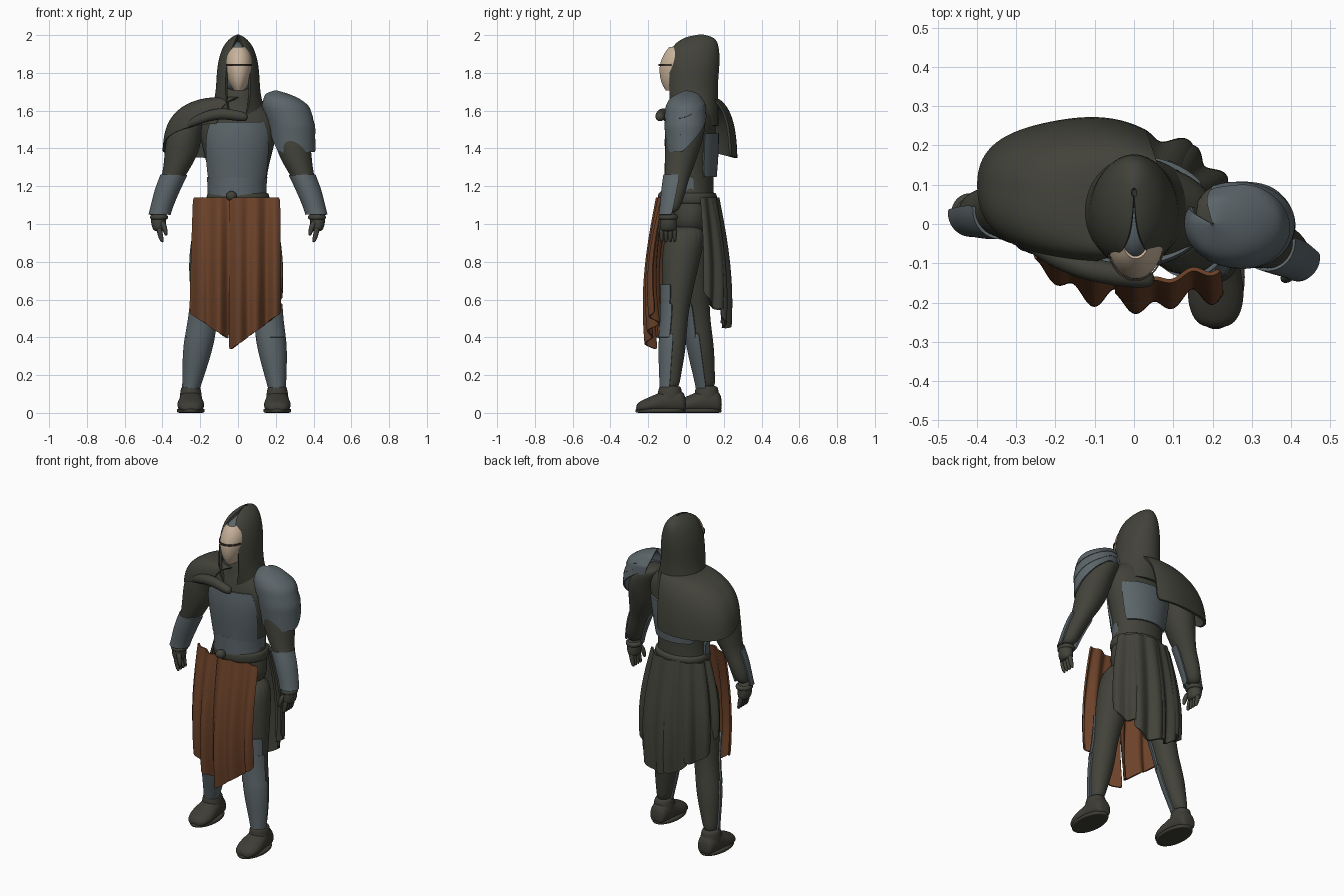
import bpy, bmesh
from math import sin, cos, pi, radians

if "Cube" in bpy.data.objects:
    bpy.data.objects.remove(bpy.data.objects["Cube"])


def material(name, rgb):
    m = bpy.data.materials.new(name)
    m.use_nodes = True
    m.diffuse_color = (*rgb, 1)
    m.node_tree.nodes["Principled BSDF"].inputs["Base Color"].default_value = (*rgb, 1)
    return m


CLOTH = material("dark cloth", (.055, .055, .043))
BOOT = material("boot leather", (.048, .046, .036))
STEEL = material("steel", (.105, .13, .142))
LEATHER = material("brown leather", (.15, .054, .022))
IVORY = material("ivory", (.58, .45, .33))
SLIT = material("slit brown", (.04, .028, .02))


def mix(a, b, t):
    return a + (b - a) * t


def grid(name, fn, nu, nv, mat, close=False, thick=0.0):
    """Smooth surface from fn(u, v); a closed one is capped, an open one thickened."""
    bm = bmesh.new()
    cols = nu if close else nu + 1
    rows = [[bm.verts.new(fn(i / nu, j / nv)) for i in range(cols)] for j in range(nv + 1)]
    for a, b in zip(rows, rows[1:]):
        for i in range(nu):
            k = (i + 1) % cols
            bm.faces.new((a[i], a[k], b[k], b[i]))
    if close:
        bm.faces.new(rows[0])
        bm.faces.new(rows[-1])
    bmesh.ops.recalc_face_normals(bm, faces=bm.faces)
    me = bpy.data.meshes.new(name)
    bm.to_mesh(me)
    bm.free()
    me.materials.append(mat)
    ob = bpy.data.objects.new(name, me)
    bpy.context.collection.objects.link(ob)
    sub = ob.modifiers.new("smooth", 'SUBSURF')
    sub.levels = sub.render_levels = 2
    if thick:
        sol = ob.modifiers.new("thickness", 'SOLIDIFY')
        sol.thickness, sol.offset = thick, 0
    bpy.ops.object.select_all(action='DESELECT')
    bpy.context.view_layer.objects.active = ob
    ob.select_set(True)
    bpy.ops.object.convert(target='MESH')
    bpy.ops.object.shade_smooth_by_angle(angle=radians(40))


def loft(name, rings, mat, arc=None, seg=18, thick=0.0):
    """Rings are (x, y, z, rx, ry[, from, to]); angle 0 is the front, 90 is +x."""
    def fn(u, v):
        x, y, z, rx, ry, *span = rings[round(v * (len(rings) - 1))]
        a0, a1 = span or arc or (0, 360)
        a = radians(mix(a0, a1, u))
        return x + rx * sin(a), y - ry * cos(a), z
    grid(name, fn, seg, len(rings) - 1, mat, not thick, thick)


def tube(name, pts, mat):
    """Roll running along x; points are (x, y, z, radius)."""
    def fn(u, v):
        x, y, z, r = pts[round(v * (len(pts) - 1))]
        return x, y + r * sin(2 * pi * u), z + r * cos(2 * pi * u)
    grid(name, fn, 10, len(pts) - 1, mat, True)


def lookup(table, z):
    """Interpolate rows (z, ...) listed from high to low."""
    for a, b in zip(table, table[1:]):
        if a[0] >= z >= b[0]:
            t = (a[0] - z) / (a[0] - b[0])
            return [mix(p, q, t) for p, q in zip(a[1:], b[1:])]


# Torso, plates and belt
loft("torso", [(0, .02, .93, .12, .09), (0, .02, 1.02, .18, .12), (0, .03, 1.13, .155, .12),
               (0, .03, 1.25, .15, .115), (0, .03, 1.38, .185, .125), (0, .03, 1.5, .215, .13),
               (0, .035, 1.58, .2, .12), (0, .035, 1.65, .11, .1), (0, .03, 1.74, .08, .09)], CLOTH)
loft("breastplate", [(-.005, .03, 1.24, .16, .125, -70, 70), (-.005, .03, 1.38, .185, .137, -62, 62),
                     (-.005, .03, 1.47, .198, .138, -54, 54), (-.005, .03, 1.54, .19, .128, -48, 48)],
     STEEL, thick=.012)
loft("waist_plate", [(-.005, .03, z, r, .127) for z, r in ((1.14, .15), (1.2, .15), (1.25, .155))],
     STEEL, (-95, 95), thick=.012)
loft("back_plate", [(0, .03, 1.25, .155, .127), (0, .03, 1.38, .182, .138), (0, .03, 1.48, .195, .138)],
     STEEL, (118, 235), thick=.012)
loft("belt", [(0, .03, z, .155 + d, .122 + d) for z, d in ((1.1, 0), (1.11, .015), (1.16, .015), (1.17, 0))], CLOTH)
loft("belt_knot", [(-.035, -.12, z, r, r) for z, r in ((1.12, .01), (1.135, .03), (1.16, .03), (1.175, .01))], CLOTH)

# Hood, helmet and mask
hood = [(.08, 1.996, .004, .01, 0), (.07, 1.983, .034, .08, 7), (.045, 1.94, .076, .125, 20),
        (.035, 1.85, .103, .138, 32), (.028, 1.76, .108, .135, 35), (.028, 1.68, .113, .134, 33),
        (.04, 1.6, .137, .125, 22), (.05, 1.52, .15, .115, 5)]
loft("hood", [(0, y, z, rx, ry, g, 360 - g) for y, z, rx, ry, g in hood], CLOTH, seg=24, thick=.014)
loft("helmet", [(0, .01, 1.69, .06, .08), (0, .01, 1.78, .08, .105), (0, .02, 1.88, .08, .12),
                (0, .03, 1.94, .056, .115), (0, .05, 1.968, .02, .07)], STEEL)
mask = [(1.935, .032, .045), (1.91, .056, .066), (1.87, .068, .088), (1.82, .069, .1), (1.75, .05, .09), (1.71, .024, .065)]
loft("mask", [(.004, -.04, z, rx, ry) for z, rx, ry in mask], IVORY, (-85, 85), thick=.008)
loft("eye_slit", [(.004, -.04, z, .074, .104) for z in (1.836, 1.848)], SLIT, (-70, 70), thick=.004)


# Shoulder mantle, longer behind than in front
def mantle(u, v):
    a = radians(mix(5, -216, u))
    s = sin(v * pi / 2)
    hem = 1.39 + .14 * max(cos(a), 0) - .04 * max(-cos(a), 0)
    ry = .19 if cos(a) > 0 else .165
    ripple = 1 + .02 * v * sin(a * 5)
    return (mix(0, -.13, s) + mix(.115, .268, s) * ripple * sin(a),
            mix(.04, .1, s) - mix(.1, ry, s) * ripple * cos(a), 1.665 - v ** 2 * (1.665 - hem))


grid("mantle", mantle, 28, 7, CLOTH, thick=.014)
tube("scarf_roll", [(-.3, -.03, 1.51, .02), (-.2, -.09, 1.56, .03), (-.1, -.12, 1.59, .032),
                    (0, -.135, 1.572, .03), (.055, -.14, 1.565, .024)], CLOTH)

# Arms, bracers and hands
ARM = [(1.62, .2, .06, .075), (1.56, .25, .09, .098), (1.47, .285, .094, .102), (1.39, .295, .094, .093),
       (1.3, .322, .074, .078), (1.24, .348, .06, .064), (1.15, .388, .056, .06), (1.05, .415, .04, .042)]
for side, word, y0, lean in ((1, "left", .02, -.19), (-1, "right", .05, -.04)):
    def at(z, grow=0.0):
        x, rx, ry = lookup(ARM, z)
        return side * x, y0 + lean * (1.6 - z), z, rx + grow, ry + grow
    hx, hy = side * .418, y0 + lean * .6
    loft(word + "_arm", [at(row[0]) for row in ARM], CLOTH)
    loft(word + "_bracer", [at(z, g) for z, g in ((1.26, .002), (1.18, .006), (1.09, .008), (1.05, .014))],
         STEEL, (-100, 100), thick=.01)
    loft(word + "_palm", [(hx, hy, 1.07, .036, .04), (hx + side * .005, hy, 1.02, .042, .046),
                          (hx, hy, .975, .036, .046), (hx, hy, .96, .022, .036)], CLOTH)
    loft(word + "_cuff", [(hx, hy, z, r, r + .005) for z, r in ((1.02, .042), (1.03, .049), (1.055, .049))], CLOTH)
    for i in range(4):
        y = hy - .035 + i * .023
        loft(f"{word}_finger_{i + 1}", [(hx, y, .985, .016, .014), (hx - side * .005, y, .945, .016, .013),
                                        (hx - side * .018, y, .9, .011, .01)], CLOTH, seg=8)
    loft(word + "_thumb", [(hx - side * .015, hy - .03, 1.02, .016, .015), (hx - side * .03, hy - .045, .98, .016, .015),
                           (hx - side * .038, hy - .045, .935, .01, .01)], CLOTH, seg=8)

# Layered shoulder guard, its hem rising towards the back and the neck
GUARD = [(1.703, .2, .002, .002), (1.69, .21, .06, .06), (1.63, .25, .118, .102),
         (1.52, .285, .12, .11), (1.37, .3, .11, .1)]


def guard(name, top, bottom, grow):
    def fn(u, v):
        d = mix(-115, 205, u)
        hem = 1.38 + .2 * min(1, max(0, (d - 80) / 100, (-50 - d) / 60))
        z = 1.703 - mix(top, bottom, v) * (1.703 - hem)
        x, rx, ry = lookup(GUARD, z)
        return x + rx * grow * sin(radians(d)), -ry * grow * cos(radians(d)), z
    grid("shoulder_guard_" + name, fn, 24, 5, STEEL, thick=.01)


guard("upper", 0, .45, 1.03)
guard("middle", .38, .72, 1)
guard("lower", .66, 1, .98)

# Legs, leg armour and boots
LEG = [(1, .095, .11), (.85, .1, .108), (.7, .09, .09), (.58, .076, .075), (.5, .07, .068),
       (.38, .072, .07), (.3, .066, .066), (.2, .05, .054), (.12, .038, .048)]
FOOT = [(0, .035, .08), (-.02, .055, .12), (-.08, .062, .135), (-.13, .066, .11),
        (-.18, .076, .088), (-.235, .064, .065), (-.265, .034, .045)]
for side, word, spread, stride, bend, heel in ((1, "left", .108, -.095, .6, 0), (-1, "right", .15, .1, 1.2, .19)):
    def at(z, grow=0.0):
        t = (1 - z) / .88
        rx, ry = lookup(LEG, z)
        return side * (.1 + spread * t), .01 + stride * t ** bend, z, rx + grow, ry + grow
    fx = side * (.1 + spread)
    loft(word + "_leg", [at(row[0]) for row in LEG], CLOTH)
    loft(word + "_greave", [at(z, .003) for z in (.42, .38, .32, .26, .2, .13)], STEEL, (-88, 88), thick=.01)
    loft(word + "_knee_guard", [at(z, .006) for z in (.58, .52, .46, .4)], STEEL, (-75, 75), thick=.01)
    loft(word + "_thigh_guard", [at(z, .003) for z in (.68, .62, .55)], STEEL, (-65, 65), thick=.01)

    def boot(u, v):
        y, w, h = FOOT[round(v * (len(FOOT) - 1))]
        a = 2 * pi * u
        return fx + w * cos(a), heel + y, max(.012, h * (.48 + .55 * sin(a)))
    grid(word + "_boot", boot, 16, len(FOOT) - 1, BOOT, True)
    ax, ay, *_ = at(.12)
    loft(word + "_boot_shaft", [(ax, ay, z, r, r + .008) for z, r in
                                ((.04, .062), (.09, .06), (.13, .053), (.145, .046))], BOOT)
    loft(word + "_sole", [(fx, heel - .135, z, r, r + .06) for z, r in
                          ((0, .062), (.001, .076), (.022, .076), (.024, .062))], BOOT)


# Front apron of two folded leather panels
def apron(name, top, bottom, hem, forward, wrap):
    def fn(u, v):
        x = mix(mix(top[0], top[1], u), mix(bottom[0], bottom[1], u), v)
        fold = (.01 + .016 * v) * (sin(2 * pi * x / .1 + 1.6) + .5 * sin(2 * pi * x / .17))
        y = -.135 - forward - .06 * sin(v * pi * .72) - fold + wrap * x * x
        return x, y, 1.14 - v * (1.14 - mix(hem[0], hem[1], u))
    grid(name, fn, 20, 8, LEATHER, thick=.01)


apron("apron_right", (-.235, -.025), (-.255, -.05), (.53, .39), 0, 1.4)
apron("apron_left", (-.045, .22), (-.045, .225), (.33, .53), .01, .8)


# Rear skirt panels hung from the belt
def skirt(name, a0, a1, hem0, hem1, out):
    def fn(u, v):
        a = radians(mix(a0, a1, u))
        ripple = (.005 + .013 * v) * sin(u * 3 * pi)
        flare = sin(v * pi * .65)
        low = mix(hem0, hem1, u) - .04 * sin(pi * u)
        return ((.185 + .06 * flare + ripple + out) * sin(a),
                .03 - (.13 + .06 * flare + ripple + out) * cos(a), 1.14 - v * (1.14 - low))
    grid(name, fn, 14, 7, CLOTH, thick=.012)


skirt("skirt_left", 110, 150, .64, .56, 0)
skirt("skirt_back_left", 143, 184, .51, .47, .006)
skirt("skirt_back_right", 178, 216, .48, .55, 0)
skirt("skirt_right", 208, 248, .56, .62, .008)
skirt("skirt_hip_right", 240, 270, .66, .72, -.005)
